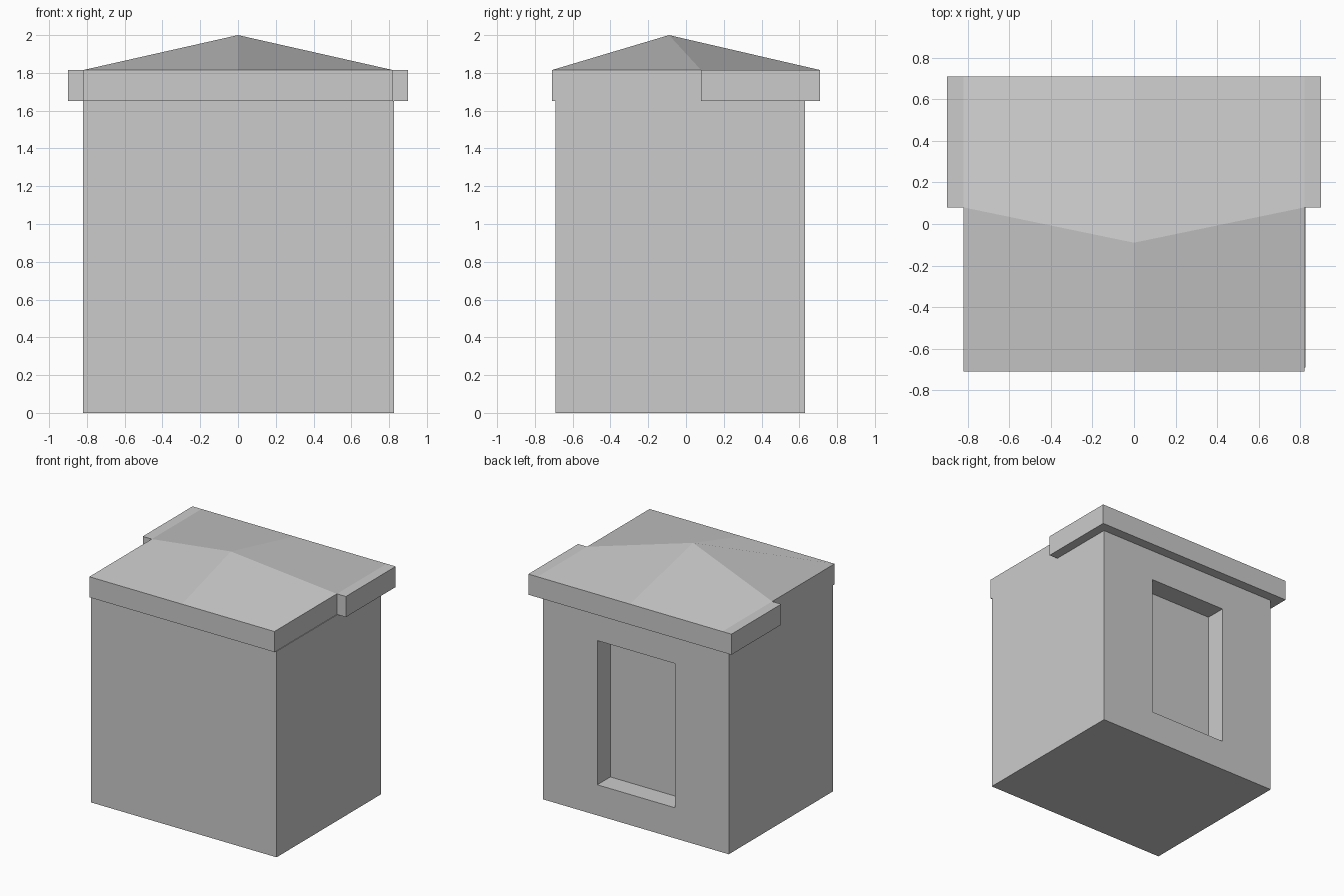
import bpy
import bmesh

default = bpy.data.objects.get("Cube")
if default:
    bpy.data.objects.remove(default, do_unlink=True)

# Single plain grey finish
grey = bpy.data.materials.new("plain_grey")
grey.use_nodes = True
colour = (0.6, 0.6, 0.6, 1)
grey.diffuse_color = colour
grey.node_tree.nodes["Principled BSDF"].inputs["Base Color"].default_value = colour


def make_object(name, bm):
    bmesh.ops.recalc_face_normals(bm, faces=bm.faces)
    mesh = bpy.data.meshes.new(name)
    bm.to_mesh(mesh)
    bm.free()
    mesh.materials.append(grey)
    obj = bpy.data.objects.new(name, mesh)
    bpy.context.collection.objects.link(obj)
    return obj


def box(name, low, high):
    bm = bmesh.new()
    bmesh.ops.create_cube(bm, size=1)
    for v in bm.verts:
        v.co = [(a + b) / 2 + c * (b - a) for a, b, c in zip(low, high, v.co)]
    return make_object(name, bm)


# Walls with a doorway recess cut into the back
walls = box("walls", (-0.82, -0.69, 0), (0.825, 0.63, 1.65))
cutter = box("doorway_cutter", (-0.345, 0.465, 0.245), (0.345, 0.8, 1.4))
cutter.hide_render = True
cutter.hide_viewport = True
cut = walls.modifiers.new("doorway", "BOOLEAN")
cut.operation = "DIFFERENCE"
cut.solver = "EXACT"
cut.object = cutter

# Roof: half of the stepped slab with a raised peak, mirrored across x
EAVE_BOTTOM, EAVE_TOP, PEAK = 1.65, 1.815, 2.0
plan = {
    "peak": (0, -0.09),
    "front_mid": (0, -0.71),
    "front_corner": (0.82, -0.71),
    "step_inner": (0.82, 0.08),
    "step_outer": (0.9, 0.08),
    "wing_corner": (0.9, 0.71),
    "back_corner": (0.82, 0.71),
    "back_mid": (0, 0.71),
}
panels = [
    ("peak", "front_mid", "front_corner", "step_inner"),
    ("peak", "step_inner", "back_corner", "back_mid"),
    ("step_inner", "step_outer", "wing_corner", "back_corner"),
]
rim = [k for k in plan if k != "peak"]

bm = bmesh.new()
top = {k: bm.verts.new((x, y, PEAK if k == "peak" else EAVE_TOP))
       for k, (x, y) in plan.items()}
base = {k: bm.verts.new((x, y, EAVE_BOTTOM)) for k, (x, y) in plan.items()}
for panel in panels:
    bm.faces.new([top[k] for k in panel])
    bm.faces.new([base[k] for k in reversed(panel)])
for a, b in zip(rim, rim[1:]):
    bm.faces.new((base[a], base[b], top[b], top[a]))
roof = make_object("roof", bm)
mirror = roof.modifiers.new("mirror", "MIRROR")
mirror.use_clip = True
